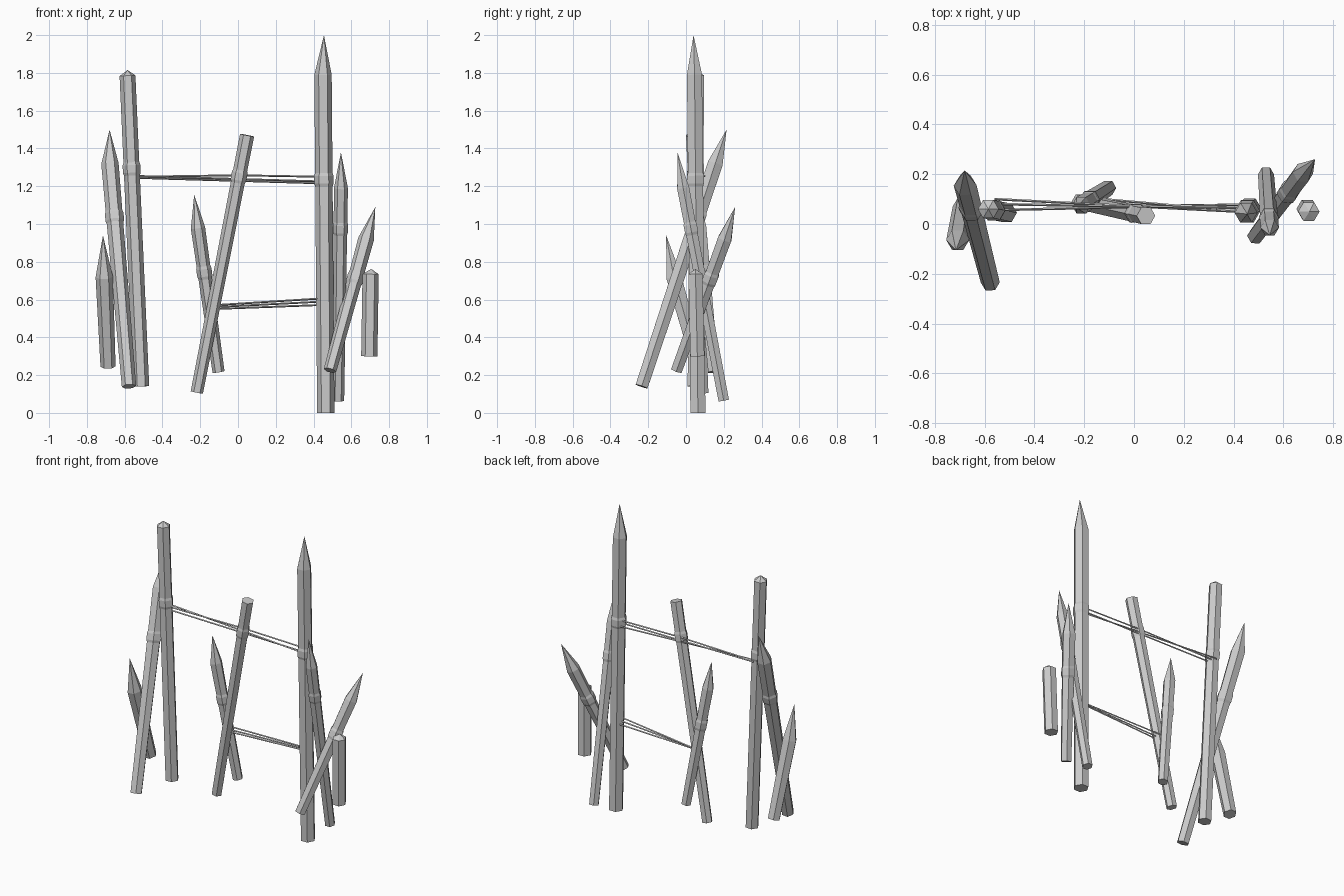
import bpy, bmesh, math
from mathutils import Vector, Matrix

cube = bpy.data.objects.get("Cube")
if cube:
    bpy.data.objects.remove(cube)

grey = bpy.data.materials.new("weathered_grey")
grey.use_nodes = True
grey.diffuse_color = (0.6, 0.6, 0.6, 1)
grey.node_tree.nodes["Principled BSDF"].inputs["Base Color"].default_value = (0.6, 0.6, 0.6, 1)


def finish(name, bm):
    bmesh.ops.recalc_face_normals(bm, faces=bm.faces)
    mesh = bpy.data.meshes.new(name)
    bm.to_mesh(mesh)
    bm.free()
    mesh.materials.append(grey)
    obj = bpy.data.objects.new(name, mesh)
    bpy.context.collection.objects.link(obj)


def sweep(bm, path, sides=6, tip=None):
    """Loft rings of (x, y, z, radius) and close with a cap or a pointed tip."""
    pts = [Vector(p[:3]) for p in path]
    axis = (pts[-1] - pts[0]).normalized()
    u = (Vector((1, 0, 0)) if abs(axis.x) < 0.7 else Vector((0, 0, 1)))
    u = (u - axis * u.dot(axis)).normalized()
    v = axis.cross(u)
    rings = []
    for c, p in zip(pts, path):
        angles = [2 * math.pi * i / sides for i in range(sides)]
        rings.append([bm.verts.new(c + p[3] * (u * math.cos(a) + v * math.sin(a))) for a in angles])
    for low, high in zip(rings, rings[1:]):
        for i in range(sides):
            j = (i + 1) % sides
            bm.faces.new((low[i], low[j], high[j], high[i]))
    bm.faces.new(rings[0])
    if tip:
        apex = bm.verts.new(tip)
        for i in range(sides):
            bm.faces.new((rings[-1][i], rings[-1][(i + 1) % sides], apex))
    else:
        bm.faces.new(rings[-1])


def post(name, base, top, r, tip=None, knot=None, r_top=None):
    """Straight stake with an optional raised knot at a fraction of its length."""
    a, b = Vector(base), Vector(top)
    r_top = r_top or r
    path = [(*a, r)]
    if knot:
        length = (b - a).length
        for offset, grow in ((-0.035, 1), (-0.02, 1.12), (0.02, 1.12), (0.035, 1)):
            t = knot + offset / length
            path.append((*a.lerp(b, t), (r + (r_top - r) * t) * grow))
    path.append((*b, r_top))
    bm = bmesh.new()
    sweep(bm, path, 6, tip)
    finish(name, bm)


# Main uprights
post("tall_left_post", (0.465, 0.063, 0), (0.45, 0.045, 1.79), 0.046, (0.455, 0.04, 2.0), 0.69)
post("tall_right_post", (-0.512, 0.045, 0.14), (-0.585, 0.06, 1.785), 0.042, (-0.585, 0.06, 1.815), 0.7)

# Stakes on the right side
post("leaning_right_stake", (-0.577, -0.235, 0.14), (-0.678, 0.155, 1.32), 0.038,
     (-0.68, 0.215, 1.5), 0.76, 0.046)
post("short_right_stake", (-0.688, 0.07, 0.245), (-0.708, -0.065, 0.72), 0.04,
     (-0.715, -0.105, 0.94), r_top=0.046)

# Crossed stakes in the middle
post("crossing_pole", (-0.218, 0.09, 0.108), (0.048, 0.033, 1.47), 0.033, None, 0.84, 0.038)
post("crossing_stake", (-0.103, 0.145, 0.217), (-0.212, 0.075, 0.98), 0.032,
     (-0.232, 0.065, 1.155), 0.69, 0.038)

# Stakes on the left side
post("rear_left_stake", (0.53, 0.2, 0.065), (0.545, -0.015, 1.19), 0.032,
     (0.545, -0.045, 1.38), 0.81, 0.037)
post("leaning_left_stake", (0.487, -0.05, 0.225), (0.678, 0.205, 0.92), 0.034,
     (0.727, 0.26, 1.09), 0.7, 0.042)
post("short_left_stump", (0.695, 0.06, 0.3), (0.702, 0.05, 0.735), 0.043, (0.705, 0.05, 0.762))


def ropes(name, strands):
    bm = bmesh.new()
    for a, b in strands:
        sweep(bm, [(*a, 0.005), (*b, 0.005)], 4)
    finish(name, bm)


# Cords strung between the posts
ropes("upper_cords", [
    ((-0.56, 0.1, 1.255), (0.45, 0.048, 1.225)),
    ((-0.56, 0.056, 1.245), (0.45, 0.078, 1.215)),
    ((-0.56, 0.08, 1.25), (0.0, 0.07, 1.258)),
    ((0.0, 0.07, 1.258), (0.45, 0.065, 1.25)),
])
ropes("lower_cords", [
    ((-0.13, 0.1, 0.57), (0.46, 0.048, 0.607)),
    ((-0.13, 0.07, 0.55), (0.46, 0.078, 0.572)),
    ((-0.13, 0.08, 0.56), (0.46, 0.063, 0.59)),
])
